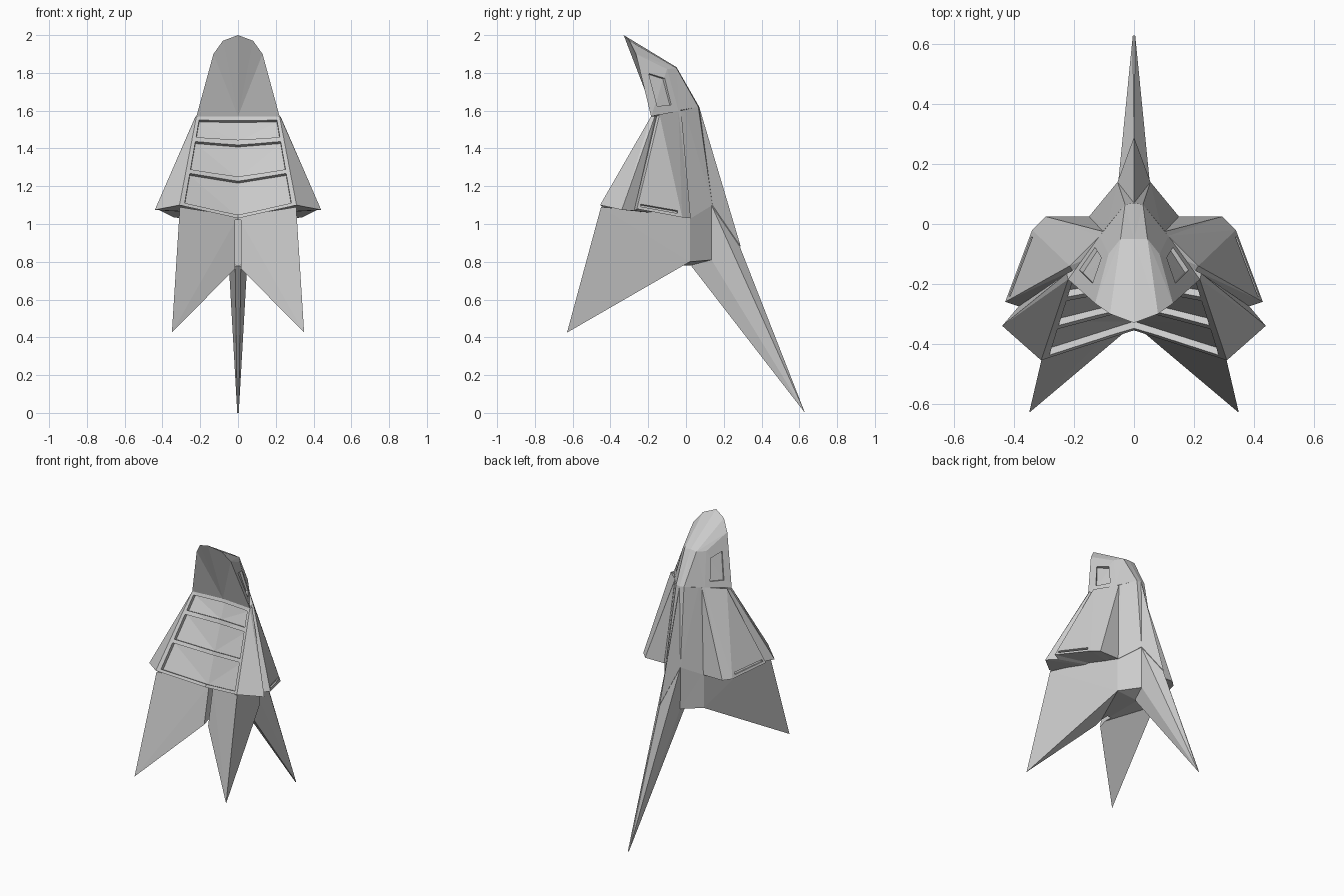
import bpy, bmesh
from mathutils import Vector as V

if "Cube" in bpy.data.objects:
    bpy.data.objects.remove(bpy.data.objects["Cube"])


def half_mesh(name, faces):
    """Build faces for the +x half, mirror them, weld the centre line."""
    bm = bmesh.new()
    for f in faces:
        for s in (1, -1):
            bm.faces.new([bm.verts.new((s * p[0], p[1], p[2])) for p in f])
    bmesh.ops.remove_doubles(bm, verts=bm.verts, dist=0.0005)
    bmesh.ops.triangulate(bm, faces=bm.faces, quad_method='SHORT_EDGE')
    bmesh.ops.recalc_face_normals(bm, faces=bm.faces)
    me = bpy.data.meshes.new(name)
    bm.to_mesh(me)
    bm.free()
    ob = bpy.data.objects.new(name, me)
    bpy.context.collection.objects.link(ob)
    return ob


def patch(quad, u0, u1, v0, v1):
    """Sub-rectangle of a four-cornered face (a-b across, a-d down)."""
    a, b, c, d = [V(p) for p in quad]
    at = lambda u, v: a.lerp(b, u).lerp(d.lerp(c, u), v)
    return [at(u0, v0), at(u1, v0), at(u1, v1), at(u0, v1)]


def recess(ob, pts, inward, depth):
    """Cut a sunken panel, mirrored on both sides."""
    d = V(inward).normalized()
    out = [p - d * 0.04 for p in pts]
    inn = [p + d * depth for p in pts]
    faces = [out, inn]
    for i in range(len(pts)):
        j = (i + 1) % len(pts)
        if abs(pts[i].x) + abs(pts[j].x) > 0.001:
            faces.append([out[i], out[j], inn[j], inn[i]])
    cutter = half_mesh("cutter", faces)
    cutter.hide_render = True
    m = ob.modifiers.new("recess", 'BOOLEAN')
    m.operation, m.solver, m.object = 'DIFFERENCE', 'EXACT', cutter
    bpy.context.view_layer.update()
    dg = bpy.context.evaluated_depsgraph_get()
    me = bpy.data.meshes.new_from_object(ob.evaluated_get(dg))
    ob.modifiers.clear()
    ob.data = me
    bpy.data.objects.remove(cutter)


# Shared neck corners
Ct, N = (0, -.165, 1.57), (.22, -.185, 1.57)
J, K, K0 = (.115, -.04, 1.60), (.03, .065, 1.62), (0, .07, 1.62)

# Hooded head
R, Q, P = (0, -.33, 2.0), (.08, -.30, 1.97), (.13, -.265, 1.9)
H, S, S0 = (.085, -.10, 1.82), (.045, -.05, 1.825), (0, -.05, 1.83)
head = half_mesh("head", [
    [R, Q, S, S0], [Q, P, H, S], [P, N, J, H], [S, H, J, K], [S0, S, K, K0],
    [Ct, N, P], [Ct, P, Q], [Ct, Q, R], [Ct, N, J], [Ct, J, K], [Ct, K, K0]])
recess(head, patch([P, H, J, N], .28, .8, .27, .85), (-.8, -.6, -.2), .012)

# Flared torso: (neck ring, hem ring) pairs from front centre to back centre
F, Cb = (.31, -.455, 1.10), (0, -.355, 1.03)
ring = [
    (Ct, Cb), (N, F),
    ((.225, -.165, 1.57), (.44, -.34, 1.075)),
    ((.205, -.155, 1.57), (.385, -.275, 1.07)),
    ((.215, -.140, 1.58), (.43, -.26, 1.08)),
    (J, (.34, -.02, 1.035)),
    ((.103, -.025, 1.60), (.295, .025, 1.03)),
    ((.09, -.008, 1.605), (.15, .025, 1.03)),
    (K, (.055, .14, 1.10)),
    (K0, (0, .29, .88))]
top_c, low_c = (0, -.05, 1.59), (0, -.10, 1.05)
faces = []
for (t0, b0), (t1, b1) in zip(ring, ring[1:]):
    faces += [[top_c, t0, t1], [low_c, b0, b1]]
for (t0, b0), (t1, b1) in zip(ring[2:], ring[3:]):
    faces.append([t0, t1, b1, b0])
# Chest in strips: flat at the neck, folding inward to the hem
chest, n = [Ct, N, F, Cb], 6
strips = [patch(chest, 0, 1, i / n, (i + 1) / n) for i in range(n)]
faces += strips
faces += [[ring[2][1], s[1], s[2]] for s in strips]
faces.append([ring[2][1], N, ring[2][0]])
torso = half_mesh("torso", faces)

# Three sunken chest panels and a slit at the foot of each side wing
for v0, v1 in ((.04, .23), (.28, .59), (.635, .965)):
    recess(torso, patch(chest, 0, .92, v0, v1), (0, .9, -.42), .026)
side = [ring[4][0], ring[5][0], ring[5][1], ring[4][1]]
recess(torso, patch(side, .06, .9, .945, .97), (-.9, -.3, -.3), .015)

# Split skirt with two pointed legs
T, F2, C, C2 = (.35, -.63, .425), (.308, -.45, 1.09), (0, -.335, .78), (0, -.28, 1.04)
A, B = (.15, .02, 1.05), (.15, .02, .80)
D, E = (.053, .135, 1.10), (.05, .135, .81)
Dc, Ec, U = (0, .15, 1.08), (0, .15, .80), (0, .03, .78)
skirt = half_mesh("skirt", [
    [F2, T, B], [F2, B, A], [A, B, E, D], [D, E, Ec, Dc],
    [C2, C, T], [C2, T, F2], [C, U, B], [C, B, T], [U, Ec, E], [U, E, B],
    [C2, F2, A], [C2, A, D], [C2, D, Dc]])
# Centre groove between the legs
recess(skirt, [V((0, -.36, 1.02)), V((.015, -.36, 1.02)),
               V((.015, -.36, .70)), V((0, -.36, .70))], (0, 1, 0), .12)

# Long pointed tail
bm = bmesh.new()
for x, y, z in [(0, .285, .88), D, E, (.015, .03, .775), (.004, .63, 0)]:
    for s in ((1, -1) if x else (1,)):
        bm.verts.new((s * x, y, z))
bmesh.ops.convex_hull(bm, input=bm.verts)
me = bpy.data.meshes.new("tail")
bm.to_mesh(me)
bm.free()
bpy.context.collection.objects.link(bpy.data.objects.new("tail", me))
